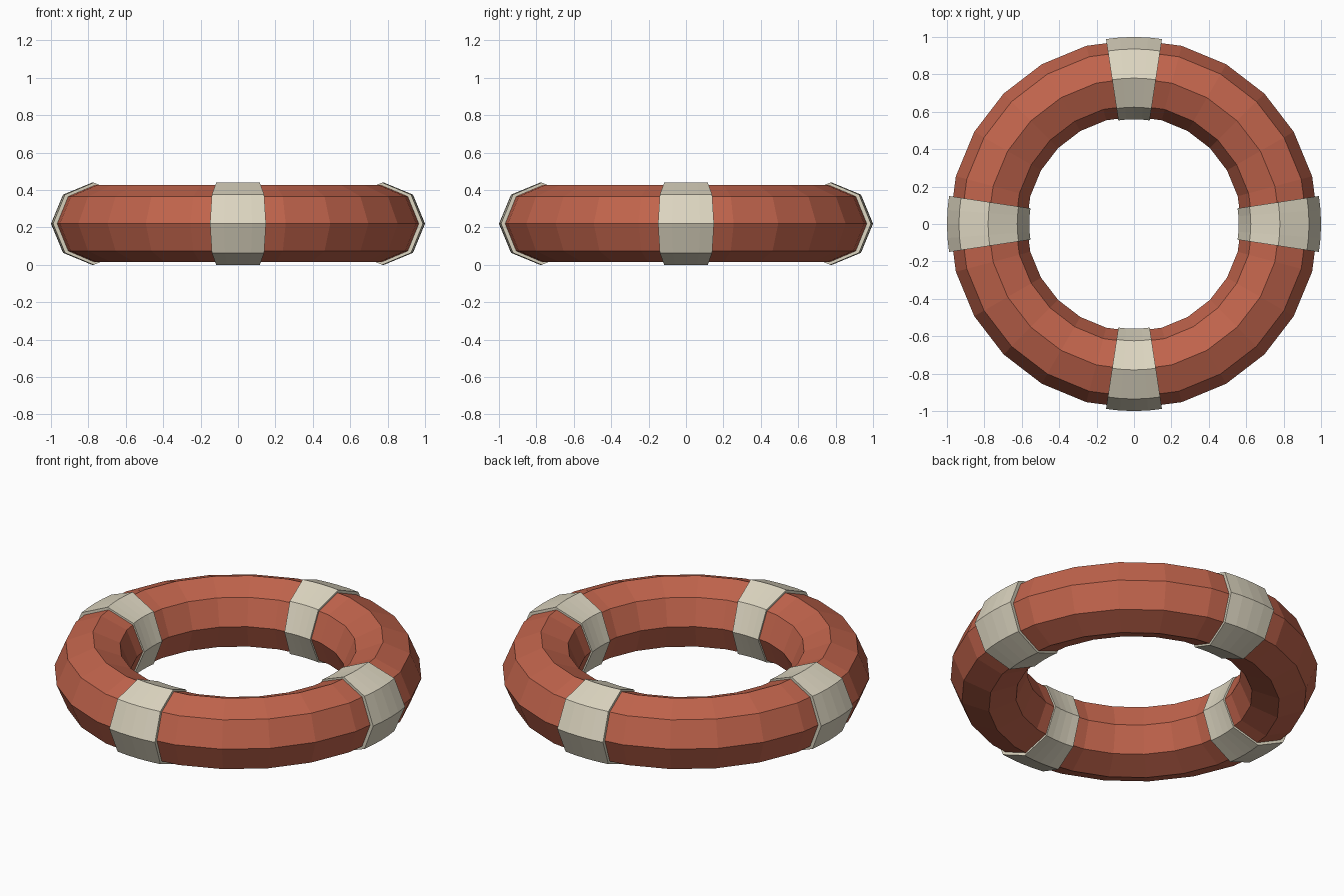
import bpy
import bmesh
from math import cos, sin, pi, radians

cube = bpy.data.objects.get("Cube")
if cube:
    bpy.data.objects.remove(cube, do_unlink=True)

RING_RADIUS = 0.78
CENTRE_Z = 0.22
SIDES = 8


def material(name, rgb):
    mat = bpy.data.materials.new(name)
    mat.use_nodes = True
    colour = (*rgb, 1)
    mat.diffuse_color = colour
    shader = next(n for n in mat.node_tree.nodes if n.type == "BSDF_PRINCIPLED")
    shader.inputs["Base Color"].default_value = colour
    return mat


def swept_tube(name, tube_radius, start, sweep, steps, mat):
    """Octagonal tube bent around z; closed for a full turn, otherwise capped."""
    full = sweep > 1.99 * pi
    bm = bmesh.new()
    rings = []
    for i in range(steps if full else steps + 1):
        a = start + sweep * i / steps
        ring = []
        for j in range(SIDES):
            b = 2 * pi * j / SIDES
            r = RING_RADIUS + tube_radius * cos(b)
            ring.append(bm.verts.new((r * cos(a), r * sin(a), CENTRE_Z + tube_radius * sin(b))))
        rings.append(ring)
    for i in range(steps):
        near, far = rings[i], rings[(i + 1) % len(rings)]
        for j in range(SIDES):
            k = (j + 1) % SIDES
            bm.faces.new((near[j], far[j], far[k], near[k]))
    if not full:
        bm.faces.new(rings[0])
        bm.faces.new(rings[-1])
    bmesh.ops.recalc_face_normals(bm, faces=bm.faces)
    mesh = bpy.data.meshes.new(name)
    bm.to_mesh(mesh)
    bm.free()
    mesh.materials.append(mat)
    obj = bpy.data.objects.new(name, mesh)
    bpy.context.collection.objects.link(obj)
    return obj


red = material("faded_red", (0.533, 0.127, 0.072))
cream = material("cream", (0.716, 0.665, 0.527))

# Main float ring
swept_tube("float_ring", 0.206, 0, 2 * pi, 24, red)

# Four wrapped bands
HALF_WIDTH = radians(8.6)
for index, side in enumerate(("left", "back", "right", "front")):
    swept_tube(side + "_band", 0.22, index * pi / 2 - HALF_WIDTH, 2 * HALF_WIDTH, 4, cream)
